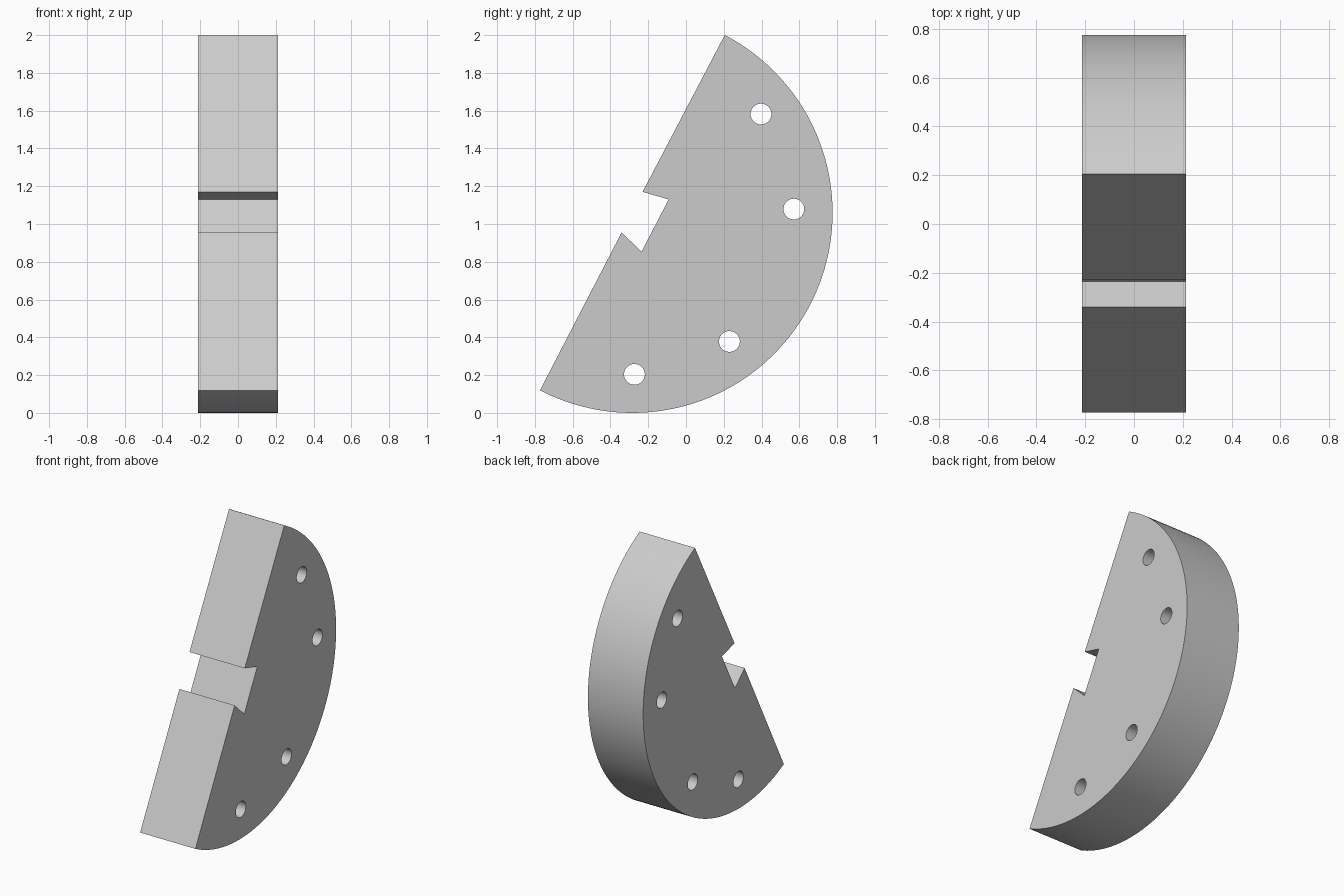
import bpy
import bmesh
from math import atan2, cos, sin, pi, radians
from mathutils import Matrix, Vector

cube = bpy.data.objects.get("Cube")
if cube:
    bpy.data.objects.remove(cube, do_unlink=True)

HALF_WIDTH = 0.213
CENTRE = Vector((-0.284, 1.06))      # disc centre in the y-z plane
RADIUS = 1.06
TILT = atan2(1.88, 0.978)            # direction of the straight edge
ARC_STEPS = 96
HOLE_RADIUS = 0.055
NOTCH = [(-0.341, 0.955), (-0.235, 0.854), (-0.092, 1.13), (-0.23, 1.17)]
HOLES = [(0.397, 1.582), (0.571, 1.079), (0.23, 0.378), (-0.273, 0.204)]

grey = bpy.data.materials.new("plain grey")
grey.use_nodes = True
colour = (0.6, 0.6, 0.6, 1)
grey.diffuse_color = colour
grey.node_tree.nodes["Principled BSDF"].inputs["Base Color"].default_value = colour


def add_object(name, bm):
    bmesh.ops.recalc_face_normals(bm, faces=bm.faces)
    mesh = bpy.data.meshes.new(name)
    bm.to_mesh(mesh)
    bm.free()
    mesh.materials.append(grey)
    obj = bpy.data.objects.new(name, mesh)
    bpy.context.collection.objects.link(obj)
    return obj


# Half disc with an undercut notch in its straight edge
profile = []
for i in range(ARC_STEPS + 1):
    a = TILT - pi * i / ARC_STEPS
    profile.append(CENTRE + RADIUS * Vector((cos(a), sin(a))))
profile += [Vector(p) for p in NOTCH]

bm = bmesh.new()
face = bm.faces.new([bm.verts.new((-HALF_WIDTH, y, z)) for y, z in profile])
extruded = bmesh.ops.extrude_face_region(bm, geom=[face], use_keep_orig=True)
moved = [v for v in extruded["geom"] if isinstance(v, bmesh.types.BMVert)]
bmesh.ops.translate(bm, verts=moved, vec=(2 * HALF_WIDTH, 0, 0))
half_disc = add_object("half_disc", bm)

# Four through holes following the rim
bm = bmesh.new()
for y, z in HOLES:
    bmesh.ops.create_cone(
        bm, cap_ends=True, segments=40, radius1=HOLE_RADIUS, radius2=HOLE_RADIUS,
        depth=4 * HALF_WIDTH,
        matrix=Matrix.Translation((0, y, z)) @ Matrix.Rotation(pi / 2, 4, "Y"))
cutter = add_object("hole_cutter", bm)
cutter.hide_render = True

drill = half_disc.modifiers.new("holes", "BOOLEAN")
drill.operation = "DIFFERENCE"
drill.solver = "EXACT"
drill.object = cutter

bpy.ops.object.select_all(action="DESELECT")
half_disc.select_set(True)
bpy.context.view_layer.objects.active = half_disc
bpy.ops.object.modifier_apply(modifier=drill.name)
bpy.data.objects.remove(cutter, do_unlink=True)

# Smooth rim and bores, crisp edges
bpy.ops.object.shade_smooth_by_angle(angle=radians(30))
